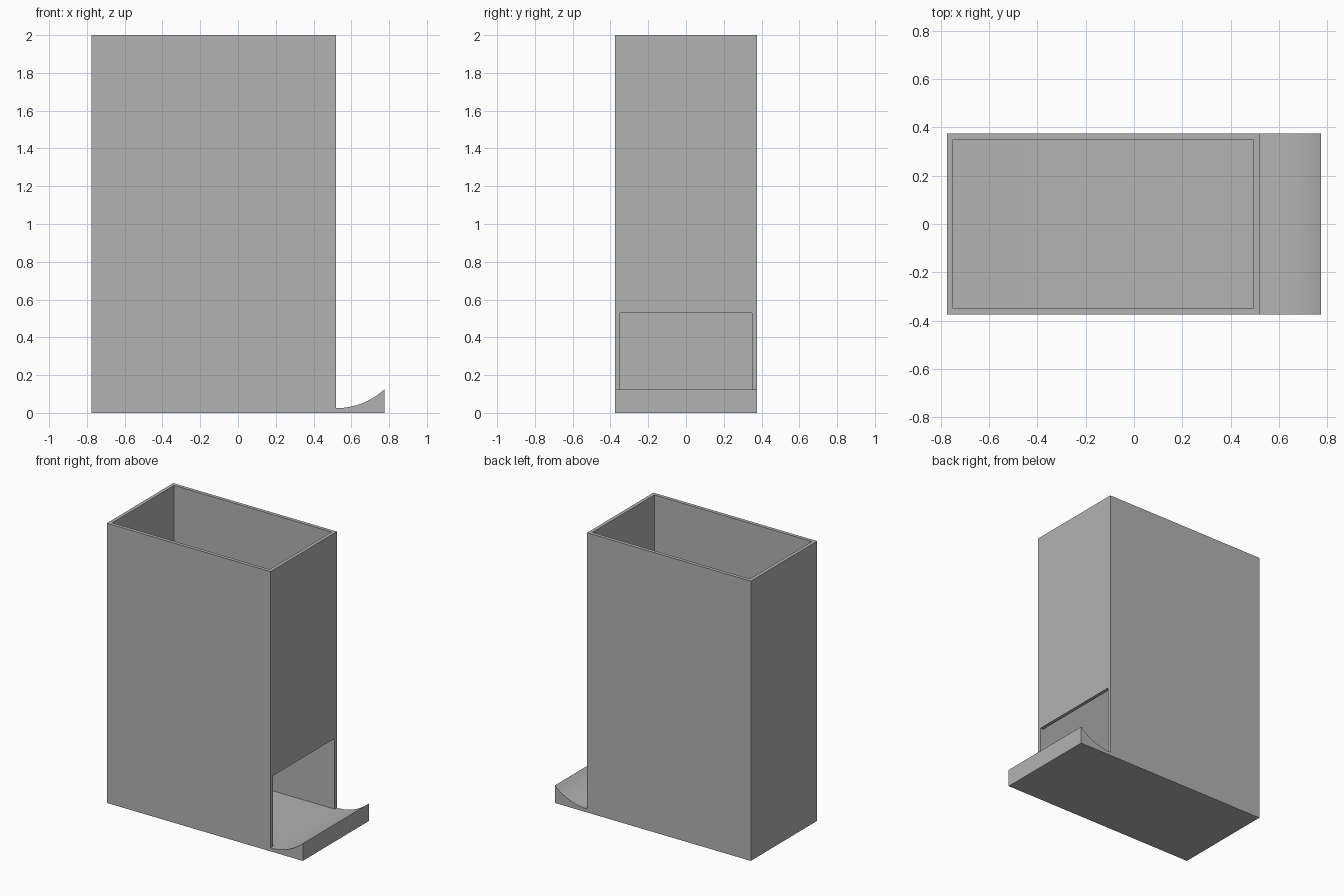
import bpy, bmesh
from math import asin, sin, cos, radians

cube = bpy.data.objects.get("Cube")
if cube:
    bpy.data.objects.remove(cube, do_unlink=True)

# Main sizes
BACK, FRONT, TIP = -0.775, 0.52, 0.775
HALF_W, HEIGHT = 0.375, 2.0
WALL, LIP_H, DOOR_H = 0.025, 0.125, 0.53

grey = bpy.data.materials.new("plain grey")
grey.use_nodes = True
colour = (0.45, 0.45, 0.45, 1)
grey.diffuse_color = colour
grey.node_tree.nodes["Principled BSDF"].inputs["Base Color"].default_value = colour


def extrude_profile(name, profile, half_width):
    """Extrude an x-z outline along y, centred on y = 0."""
    bm = bmesh.new()
    face = bm.faces.new([bm.verts.new((x, -half_width, z)) for x, z in profile])
    out = bmesh.ops.extrude_face_region(bm, geom=[face])
    moved = [v for v in out["geom"] if isinstance(v, bmesh.types.BMVert)]
    bmesh.ops.translate(bm, verts=moved, vec=(0, 2 * half_width, 0))
    bmesh.ops.recalc_face_normals(bm, faces=bm.faces)
    mesh = bpy.data.meshes.new(name)
    bm.to_mesh(mesh)
    bm.free()
    mesh.materials.append(grey)
    obj = bpy.data.objects.new(name, mesh)
    bpy.context.collection.objects.link(obj)
    return obj


# Curved scoop of the tray, an arc that starts level with the floor
run, rise = TIP - FRONT, LIP_H - WALL
radius = (run ** 2 + rise ** 2) / (2 * rise)
sweep = asin(run / radius)
STEPS = 16
scoop = [(FRONT + radius * sin(sweep * i / STEPS),
          WALL + radius * (1 - cos(sweep * i / STEPS))) for i in range(STEPS + 1)]

# Tall box and tray as one solid
body = extrude_profile(
    "dispenser_body",
    [(BACK, 0), (TIP, 0)] + scoop[::-1] + [(FRONT, HEIGHT), (BACK, HEIGHT)],
    HALF_W)

# Cavity with the outlet opening above the tray
inner = FRONT - WALL
cavity = extrude_profile(
    "cavity_cutter",
    [(BACK + WALL, WALL), (FRONT, WALL), (FRONT + 0.1, DOOR_H), (inner, DOOR_H),
     (inner, HEIGHT + 0.1), (BACK + WALL, HEIGHT + 0.1)],
    HALF_W - WALL)
cavity.hide_render = True

cut = body.modifiers.new("hollow", "BOOLEAN")
cut.operation = "DIFFERENCE"
cut.solver = "EXACT"
cut.object = cavity

bpy.ops.object.select_all(action="DESELECT")
body.select_set(True)
bpy.context.view_layer.objects.active = body
bpy.ops.object.modifier_apply(modifier=cut.name)
bpy.data.objects.remove(cavity, do_unlink=True)
bpy.ops.object.shade_smooth_by_angle(angle=radians(20))
